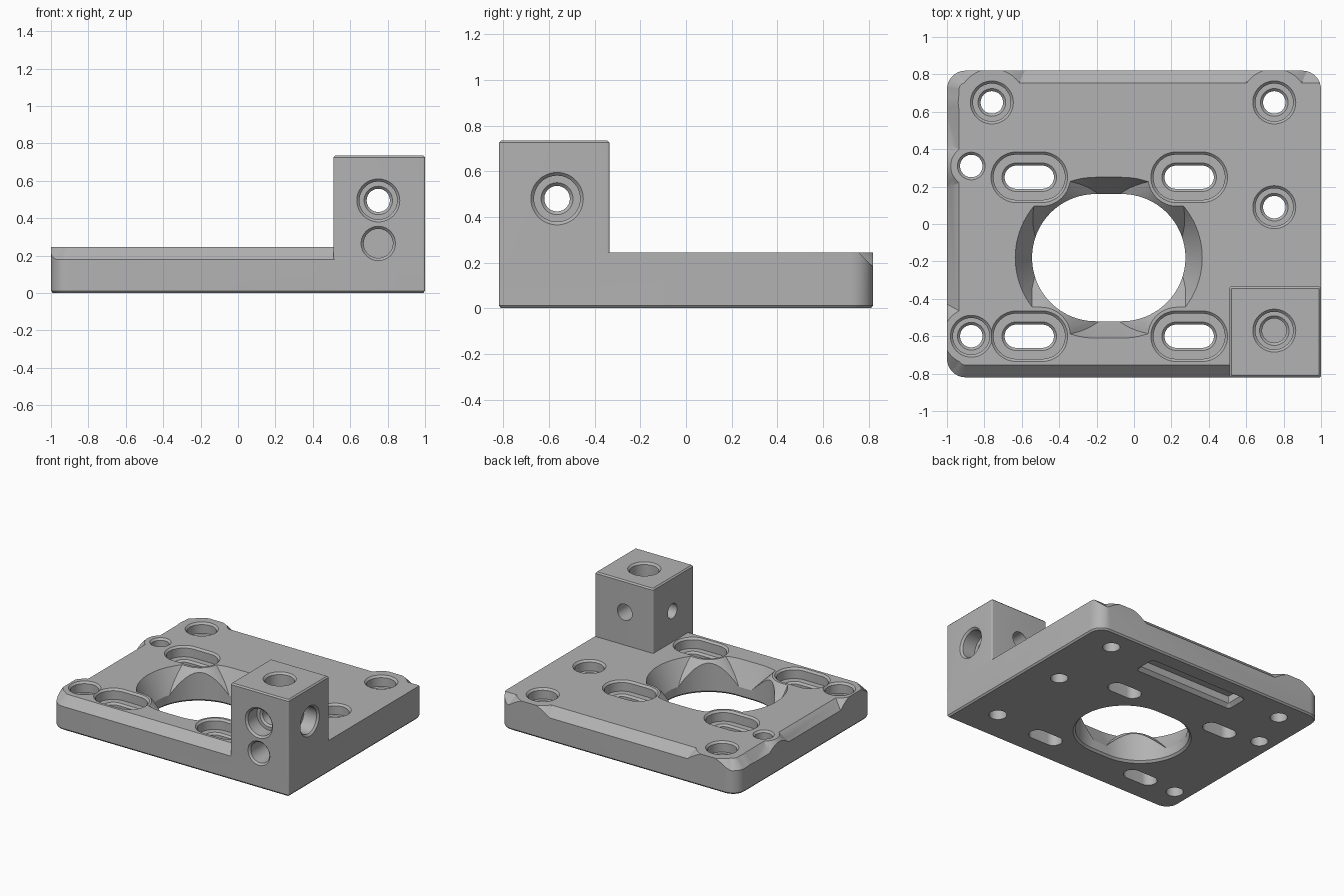
import bpy, bmesh, math
from mathutils import Matrix, Vector

cube = bpy.data.objects.get("Cube")
if cube:
    bpy.data.objects.remove(cube, do_unlink=True)

TOP = 0.245           # plate top
BLOCK_TOP = 0.735     # block top
HALF_Y = 0.82

grey = bpy.data.materials.new("light grey")
grey.use_nodes = True
grey.diffuse_color = (0.45, 0.45, 0.45, 1)
grey.node_tree.nodes["Principled BSDF"].inputs["Base Color"].default_value = grey.diffuse_color


def loft(name, rings, matrix=None):
    """Closed solid through equal-length rings of (points, z)."""
    bm = bmesh.new()
    rows = [[bm.verts.new((x, y, z)) for x, y in pts] for pts, z in rings]
    n = len(rows[0])
    bm.faces.new(rows[0][::-1])
    bm.faces.new(rows[-1])
    for a, b in zip(rows, rows[1:]):
        for i in range(n):
            j = (i + 1) % n
            bm.faces.new((a[i], a[j], b[j], b[i]))
    if matrix:
        bm.transform(matrix)
    bmesh.ops.recalc_face_normals(bm, faces=bm.faces)
    mesh = bpy.data.meshes.new(name)
    bm.to_mesh(mesh)
    bm.free()
    ob = bpy.data.objects.new(name, mesh)
    bpy.context.collection.objects.link(ob)
    return ob


def outline(x0, x1, y0, y1, radii, n=8):
    """Rounded rectangle, corners back-left round to front-left."""
    pts = []
    corners = [(x1, y1, -1, -1), (x0, y1, 1, -1), (x0, y0, 1, 1), (x1, y0, -1, 1)]
    for k, ((x, y, sx, sy), r) in enumerate(zip(corners, radii)):
        for i in range(n + 1):
            a = math.pi / 2 * (k + i / n)
            pts.append((x + sx * r + r * math.cos(a), y + sy * r + r * math.sin(a)))
    return pts


def stadium(x, y, half, r, n=24):
    """Circle, or slot when half is above zero."""
    pts = []
    for side in (1, -1):
        for i in range(n + (half > 0)):
            a = math.pi * i / n - side * math.pi / 2
            pts.append((x + side * half + r * math.cos(a), y + r * math.sin(a)))
    return pts


def combine(target, tool, operation='DIFFERENCE'):
    mod = target.modifiers.new("combine", 'BOOLEAN')
    mod.operation = operation
    mod.solver = 'EXACT'
    mod.object = tool
    bpy.context.view_layer.update()
    deps = bpy.context.evaluated_depsgraph_get()
    mesh = bpy.data.meshes.new_from_object(target.evaluated_get(deps))
    target.modifiers.clear()
    target.data = mesh
    bpy.data.objects.remove(tool, do_unlink=True)


def cone(x, y, half, r, low, high):
    """45 degree boss whose radius is r at the plate top."""
    return loft("boss", [(stadium(x, y, half, r + TOP - z), z) for z in (low, high)])


def hole(x, y, half, r, bore, top, depth, end, matrix=None):
    """Stepped cutter: bore up to the counterbore, with a bevelled mouth."""
    rim = 0.014
    steps = [(r, end), (r, top - depth - rim)]
    if bore:
        steps += [(r + rim, top - depth), (bore - rim, top - depth), (bore - rim, top - rim)]
    else:
        bore = r + rim
    steps += [(bore, top), (bore, top + 0.1)]
    return loft("hole_cutter", [(stadium(x, y, half, q), z) for q, z in steps], matrix)


# Base plate with a fine bevel underneath
radii = (0.1, 0.1, 0.1, 0.01)
full = outline(-1, 1, -HALF_Y, HALF_Y, radii)
inner = outline(-0.99, 0.99, -HALF_Y + 0.01, HALF_Y - 0.01, (0.09, 0.09, 0.09, 0.01))
plate = loft("mounting_plate", [(inner, 0), (full, 0.012), (full, TOP)])

# Sloped top edge on three sides, kept full height round the corner bosses
edge_cutter = loft("edge_cutter", [(outline(-1.2, 1.2, -1.1, 1.1, [0.01] * 4), z)
                                   for z in (0.12, 0.3)])


def taper(z):
    d = z - 0.18
    return outline(-1 + d, 1.4, -HALF_Y + d, HALF_Y - d, (0.01, 0.1 - d, 0.1 - d, 0.01)), z


combine(edge_cutter, loft("taper", [taper(0.08), taper(0.275)]))
combine(edge_cutter, loft("taper_cap", [(outline(-0.8, 1.4, -0.6, 0.6, [0.01] * 4), z)
                                        for z in (0.25, 0.4)]))
bosses = [(-0.76, 0.65, 0.18), (0.75, 0.65, 0.18), (-0.87, 0.31, 0.11), (-0.87, -0.6, 0.15)]
for x, y, r in bosses:
    combine(edge_cutter, cone(x, y, 0, r, 0.1, 0.34))
combine(plate, edge_cutter)

# Large centre opening, flared at the top except beside the slots
cx, cy = -0.135, -0.18
slots = [(x, y) for x in (-0.56, 0.295) for y in (0.25, -0.6)]
flare = loft("flare_cutter", [(stadium(cx, cy, 0.07, r, 48), z) for r, z in
                              [(0.31, 0.03), (0.34, 0.08), (0.375, 0.14),
                               (0.43, TOP), (0.455, 0.29)]])
for x, y in slots:
    combine(flare, cone(x, y, 0.065, 0.155, -0.02, 0.34))
combine(plate, flare)
combine(plate, loft("opening_cutter", [(stadium(cx, cy, 0.07, r, 48), z) for r, z in
                                       [(0.355, -0.1), (0.355, 0), (0.34, 0.015), (0.34, 0.5)]]))

# Raised block in the front corner
block_radii = (0.01, 0.01, 0.01, 0.01)
side = outline(0.51, 1, -HALF_Y, -0.335, block_radii)
cap = outline(0.52, 0.99, -HALF_Y + 0.01, -0.345, [0.002] * 4)
block = loft("corner_block", [(side, 0.1), (side, BLOCK_TOP - 0.01), (cap, BLOCK_TOP)])
combine(plate, block, 'UNION')

# Slots and screw holes through the plate
for x, y in slots:
    combine(plate, hole(x, y, 0.07, 0.062, 0.135, TOP, 0.08, -0.1))
for x, y, bore in [(-0.76, 0.65, 0.115), (0.75, 0.65, 0.115), (0.75, 0.09, 0.115),
                   (-0.87, -0.6, 0.112), (-0.87, 0.31, 0)]:
    combine(plate, hole(x, y, 0, 0.06, bore, TOP, 0.08 if bore else 0, -0.1))

# Block holes: from above, from the front, from the side and from below
to_front = Matrix.Rotation(math.pi / 2, 4, 'X')
to_side = Matrix(((0, 0, 1, 0), (1, 0, 0, 0), (0, 1, 0, 0), (0, 0, 0, 1)))
combine(plate, hole(0.75, -0.57, 0, 0.065, 0.115, BLOCK_TOP, 0.12, 0.38))
combine(plate, hole(0.75, 0.495, 0, 0.062, 0.115, HALF_Y, 0.12, 0.2, to_front))
combine(plate, hole(0.75, 0.265, 0, 0.078, 0, HALF_Y, 0, 0.62, to_front))
combine(plate, hole(-0.565, 0.48, 0, 0.056, 0.115, 1, 0.12, 0.4, to_side))
combine(plate, loft("lower_hole_cutter", [(stadium(0.75, -0.57, 0, 0.062), z)
                                          for z in (-0.1, 0.12)]))

# Bevelled recess under the back edge
recess = [(0.0, -0.1), (0.0, 0), (0.025, 0.025), (0.025, 0.08)]
combine(plate, loft("recess_cutter", [(outline(-0.42 + d, 0.42 - d, 0.52 + d, 0.7 - d,
                                               [0.03 - d] * 4), z) for d, z in recess]))

# Finish
plate.data.materials.clear()
plate.data.materials.append(grey)
for poly in plate.data.polygons:
    poly.material_index = 0
bpy.ops.object.select_all(action='DESELECT')
plate.select_set(True)
bpy.context.view_layer.objects.active = plate
bpy.ops.object.shade_smooth_by_angle(angle=math.radians(30))
